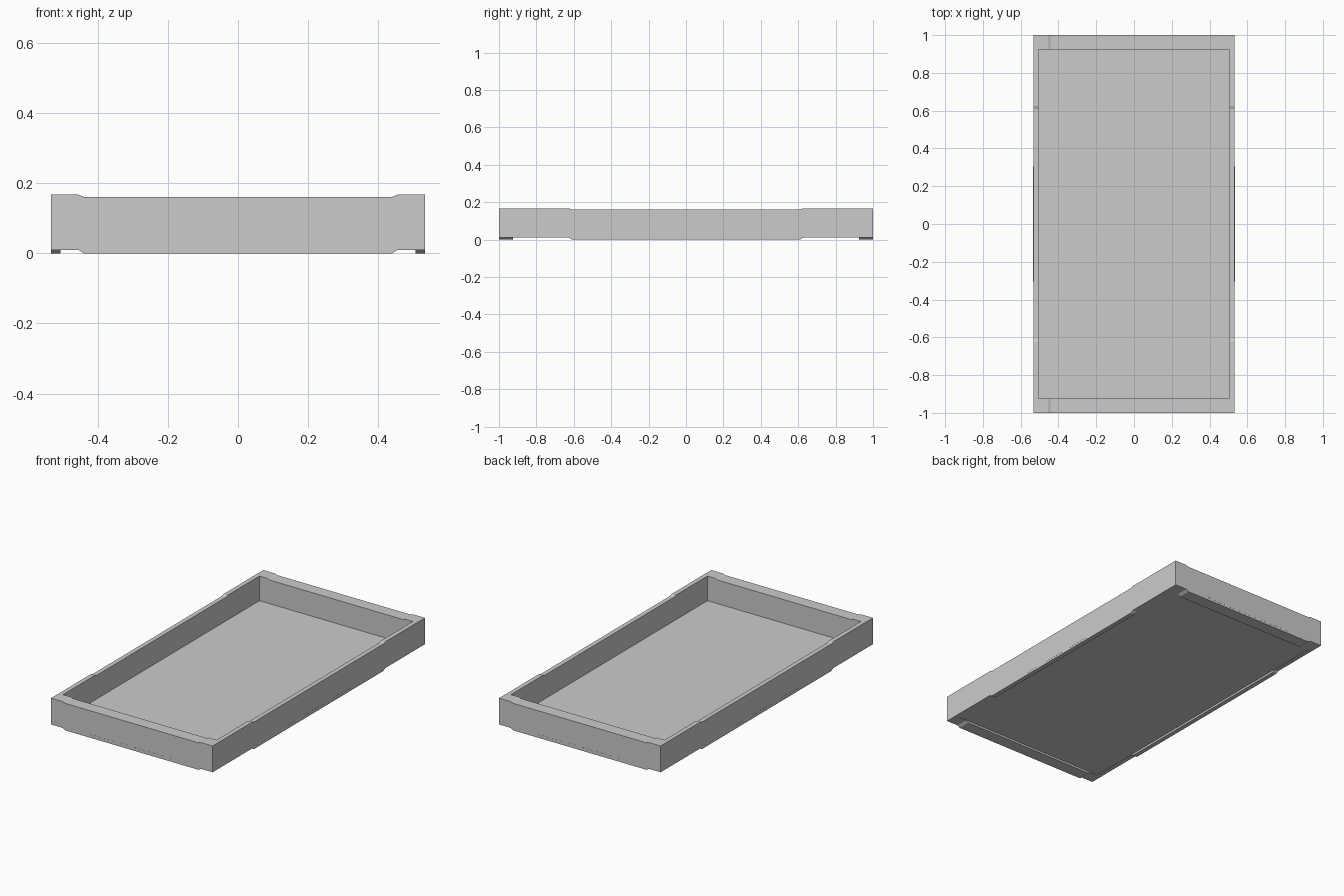
import bpy, bmesh

if "Cube" in bpy.data.objects:
    bpy.data.objects.remove(bpy.data.objects["Cube"])

HX, HY = 0.533, 1.0      # outer half sizes
TX, TY = 0.027, 0.075    # side and end board thickness
FLOOR_BOTTOM, FLOOR_TOP = 0.012, 0.02


def prism(name, points, to_3d, offset):
    """Extrude a flat outline by offset."""
    bm = bmesh.new()
    face = bm.faces.new([bm.verts.new(to_3d(*p)) for p in points])
    ext = bmesh.ops.extrude_face_region(bm, geom=[face])
    verts = [g for g in ext["geom"] if isinstance(g, bmesh.types.BMVert)]
    bmesh.ops.translate(bm, verts=verts, vec=offset)
    bmesh.ops.recalc_face_normals(bm, faces=bm.faces)
    mesh = bpy.data.meshes.new(name)
    bm.to_mesh(mesh)
    bm.free()
    obj = bpy.data.objects.new(name, mesh)
    bpy.context.collection.objects.link(obj)
    return obj


def board_outline(half, outer, inner):
    """Board profile: dropped middle, ends stepped up so trays interlock."""
    right = [(inner, 0), (outer, 0.01), (half, 0.01),
             (half, 0.167), (outer, 0.167), (inner, 0.161)]
    return right + [(-u, z) for u, z in reversed(right)]


# End boards span the full width, side boards fit between them
ends = board_outline(HX, 0.455, 0.44)
sides = board_outline(HY - TY, 0.625, 0.61)
for s, end_name, side_name in ((-1, "front_board", "left_board"),
                               (1, "back_board", "right_board")):
    prism(end_name, ends, lambda u, z: (u, s * HY, z), (0, -s * TY, 0))
    prism(side_name, sides, lambda u, z: (s * HX, u, z), (-s * TX, 0, 0))

# Floor panel with a long tab on each edge that passes through the boards
ix, iy = HX - TX, HY - TY
tx, ty = 0.287, 0.305
e = 0.0005
quarter = [(ix, ty), (ix, iy), (tx, iy), (tx, HY + e)]
top_right = [(HX + e, ty)] + quarter
outline = (top_right
           + [(-x, y) for x, y in reversed(top_right)]
           + [(-x, -y) for x, y in top_right]
           + [(x, -y) for x, y in reversed(top_right)])
prism("floor_panel", outline, lambda x, y: (x, y, FLOOR_BOTTOM),
      (0, 0, FLOOR_TOP - FLOOR_BOTTOM))
